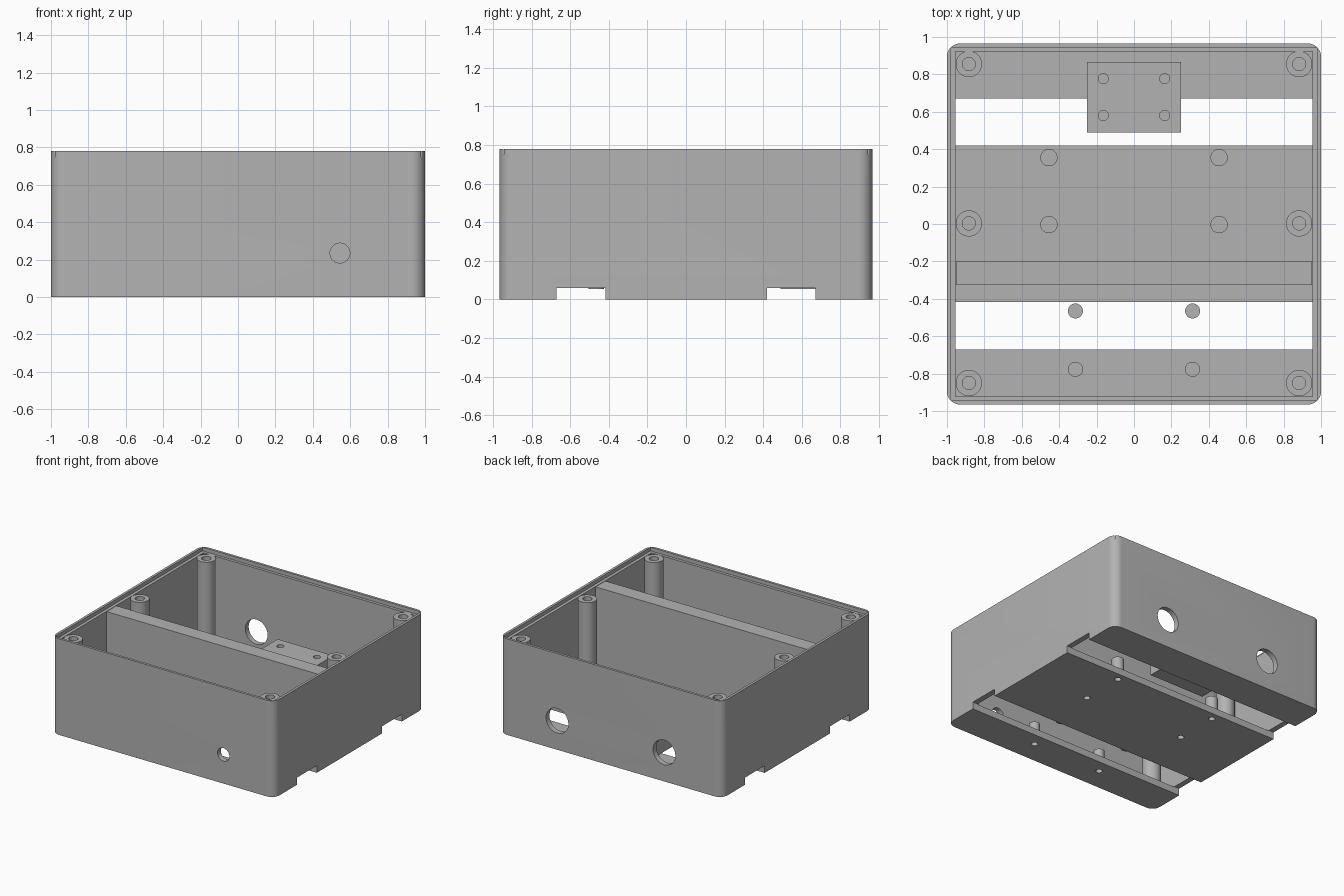
import bpy
import bmesh
import math
from mathutils import Matrix, Vector

cube = bpy.data.objects.get("Cube")
if cube:
    bpy.data.objects.remove(cube)

# One plain grey plastic
GREY = 0.45
plastic = bpy.data.materials.new("grey plastic")
plastic.use_nodes = True
plastic.diffuse_color = (GREY, GREY, GREY, 1)
plastic.node_tree.nodes["Principled BSDF"].inputs["Base Color"].default_value = (GREY, GREY, GREY, 1)

HEIGHT, FLOOR, LEDGE = 0.78, 0.055, 0.75
INNER_X, INNER_Y = 0.955, 0.922


def finish(name, bm):
    mesh = bpy.data.meshes.new(name)
    bmesh.ops.recalc_face_normals(bm, faces=bm.faces)
    bm.to_mesh(mesh)
    bm.free()
    mesh.materials.append(plastic)
    obj = bpy.data.objects.new(name, mesh)
    bpy.context.collection.objects.link(obj)
    return obj


def box(name, low, high, radius=0):
    low, high = Vector(low), Vector(high)
    bm = bmesh.new()
    bmesh.ops.create_cube(bm, size=1, matrix=Matrix.Translation((low + high) / 2)
                          @ Matrix.Diagonal((*(high - low), 1)))
    if radius:
        upright = [e for e in bm.edges
                   if abs(e.verts[0].co.z - e.verts[1].co.z) > 0.1]
        bmesh.ops.bevel(bm, geom=upright, offset=radius, segments=10,
                        profile=0.5, affect='EDGES')
    return finish(name, bm)


def rod(name, start, end, radius):
    start, end = Vector(start), Vector(end)
    axis = end - start
    turn = axis.to_track_quat('Z', 'Y').to_matrix().to_4x4()
    bm = bmesh.new()
    bmesh.ops.create_cone(bm, cap_ends=True, segments=40, radius1=radius,
                          radius2=radius, depth=axis.length,
                          matrix=Matrix.Translation((start + end) / 2) @ turn)
    return finish(name, bm)


def cut(obj, cutters):
    for cutter in cutters:
        cutter.hide_render = True
        mod = obj.modifiers.new("cut", 'BOOLEAN')
        mod.operation = 'DIFFERENCE'
        mod.solver = 'EXACT'
        mod.object = cutter
    bpy.context.view_layer.update()
    result = bpy.data.meshes.new_from_object(
        obj.evaluated_get(bpy.context.evaluated_depsgraph_get()))
    obj.modifiers.clear()
    obj.data = result
    for cutter in cutters:
        bpy.data.objects.remove(cutter)


def smooth(obj):
    obj.data.shade_smooth()
    obj.data.set_sharp_from_angle(angle=math.radians(30))


# Standoff positions: four rear and four front
rear_spots = [(s * 0.455, y) for s in (-1, 1) for y in (0.355, -0.003)]
front_spots = [(s * 0.313, y) for s in (-1, 1) for y in (-0.465, -0.777)]
spots = [(p, 0.046) for p in rear_spots] + [(p, 0.04) for p in front_spots]

# Enclosure shell: cavity, lid recess, strap slots, cable and screw holes
shell = box("enclosure_shell", (-1, -0.965, 0), (1, 0.965, HEIGHT), 0.07)
cutters = [
    box("cavity", (-INNER_X, -INNER_Y, FLOOR), (INNER_X, INNER_Y, 1)),
    box("lid_recess", (-0.98, -0.945, LEDGE), (0.98, 0.945, 1)),
    box("rear_slot", (-1.1, 0.42, -0.1), (1.1, 0.672, FLOOR + 0.003)),
    box("front_slot", (-1.1, -0.67, -0.1), (1.1, -0.418, FLOOR + 0.003)),
    rod("front_hole", (0.545, -1.1, 0.235), (0.545, -0.8, 0.235), 0.053),
]
for side in (-1, 1):
    cutters.append(rod("rear_hole", (side * 0.48, 0.8, 0.235),
                       (side * 0.48, 1.1, 0.235), 0.1))
for (x, y), r in spots:
    if y != -0.465:
        cutters.append(rod("screw_hole", (x, y, -0.1), (x, y, 0.1), 0.025))
cut(shell, cutters)
smooth(shell)

# Lid screw posts along both side walls
for side in (-1, 1):
    for y in (-0.85, 0.003, 0.855):
        x = side * 0.883
        post = rod("lid_post", (x, y, FLOOR - 0.005), (x, y, LEDGE), 0.07)
        cut(post, [rod("bore", (x, y, 0.3), (x, y, 1), 0.035)])
        smooth(post)

# Board standoffs, bored from below
for (x, y), r in spots:
    standoff = rod("standoff", (x, y, FLOOR), (x, y, 0.17), r)
    cut(standoff, [rod("bore", (x, y, 0), (x, y, 0.14), 0.025)])
    smooth(standoff)

# Cross divider
box("divider", (-0.951, -0.325, FLOOR - 0.005), (0.951, -0.2, LEDGE))

# Mounting block overhanging the rear slot
block = box("mounting_block", (-0.25, 0.49, FLOOR), (0.25, 0.865, 0.26))
cut(block, [rod("bore", (s * 0.164, y, 0.12), (s * 0.164, y, 0.4), 0.027)
            for s in (-1, 1) for y in (0.58, 0.777)])
smooth(block)
